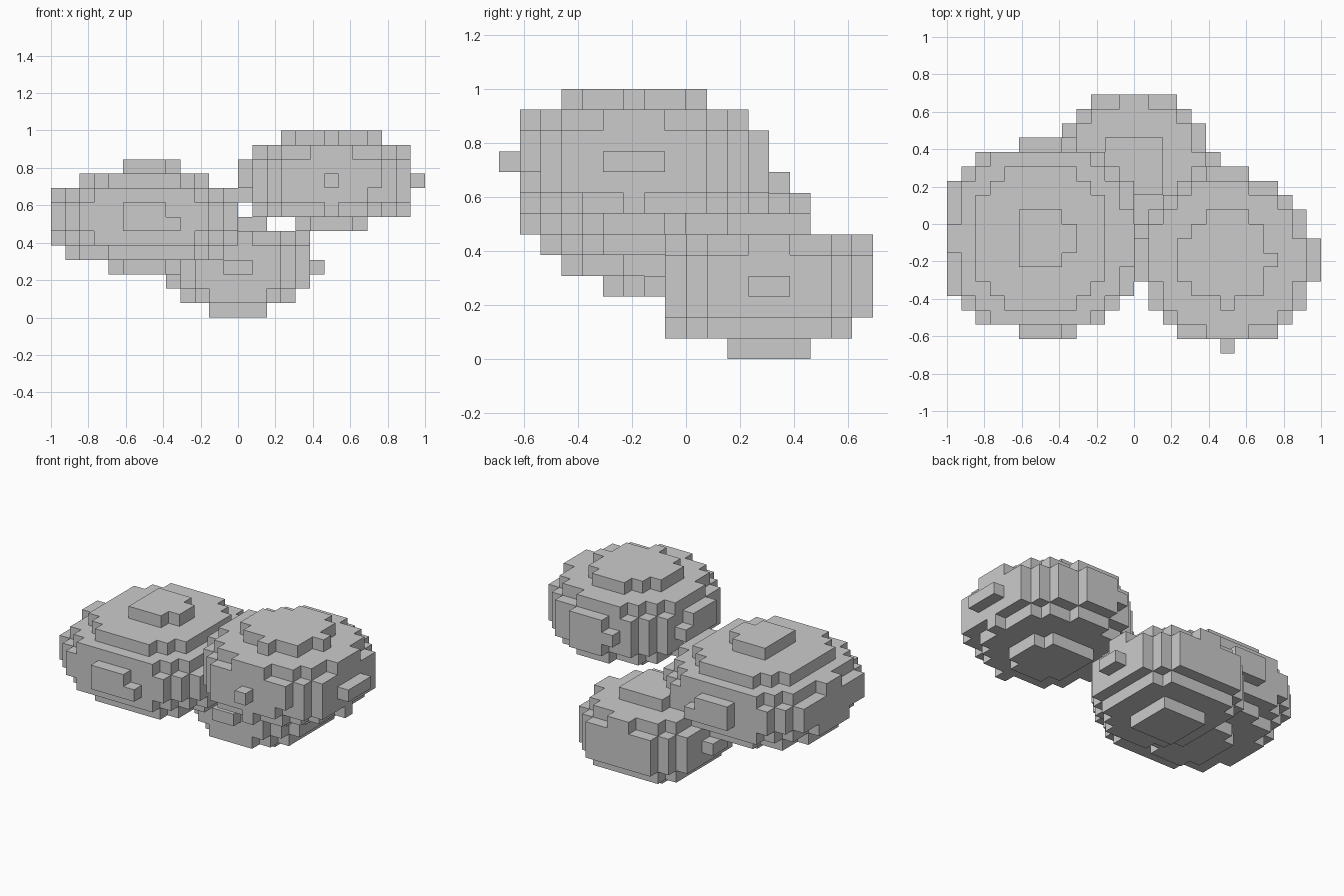
import bpy
import bmesh
from itertools import product

if "Cube" in bpy.data.objects:
    bpy.data.objects.remove(bpy.data.objects["Cube"])

U = 2 / 26                      # edge of one block
SIZE = (26, 18, 13)             # whole model in blocks
ORIGIN = (-1.0, -9 * U, 0.0)    # corner of the block grid


def box(xs, ys, zs):
    """Inclusive box of block cells."""
    return set(product(*(range(a, b + 1) for a, b in (xs, ys, zs))))


def blob(centre, radii, p, q):
    """Block cells whose centres lie inside a rounded, flattened ball."""
    cells = set()
    for c in product(*(range(n) for n in SIZE)):
        x, y, z = (abs(c[i] - centre[i]) / radii[i] for i in range(3))
        if (x ** p + y ** p) ** (q / p) + z ** q < 1:
            cells.add(c)
    return cells


# Left lump, with its slightly flattened sides
left = blob((6.05, 7.5, 6.4), (6.78, 6.62, 3.78), 2.4, 2.0)
left |= box((0, 12), (4, 11), (6, 7)) | box((5, 8), (1, 14), (6, 6))
# Right, highest lump
right = blob((18.9, 6.15, 9.05), (6.209, 6.209, 3.3), 2.0, 2.25)
# Back, lowest lump, with its square foot
back = blob((12.5, 12.45, 3.06), (5.57, 5.52, 3.12), 2.0, 2.25)
back |= box((11, 14), (11, 14), (0, 0)) | box((11, 14), (8, 8), (1, 1))

parts = {"left_lump": left, "right_lump": right - left,
         "back_lump": back - left - right}
solid = left | right | back


def build(name, cells):
    """Mesh only the block faces that are open to the outside."""
    bm = bmesh.new()
    verts = {}

    def vert(c):
        if c not in verts:
            verts[c] = bm.verts.new([ORIGIN[i] + U * c[i] for i in range(3)])
        return verts[c]

    for c in sorted(cells):
        for axis, side in product(range(3), (0, 1)):
            n = list(c)
            n[axis] += 2 * side - 1
            if tuple(n) in solid:
                continue
            b, d = (axis + 1) % 3, (axis + 2) % 3
            ring = []
            for s, t in ((0, 0), (1, 0), (1, 1), (0, 1)):
                k = list(c)
                k[axis] += side
                k[b] += s
                k[d] += t
                ring.append(vert(tuple(k)))
            bm.faces.new(ring if side else ring[::-1])
    mesh = bpy.data.meshes.new(name)
    bm.to_mesh(mesh)
    bm.free()
    bpy.context.collection.objects.link(bpy.data.objects.new(name, mesh))


for part_name, part_cells in parts.items():
    build(part_name, part_cells)
